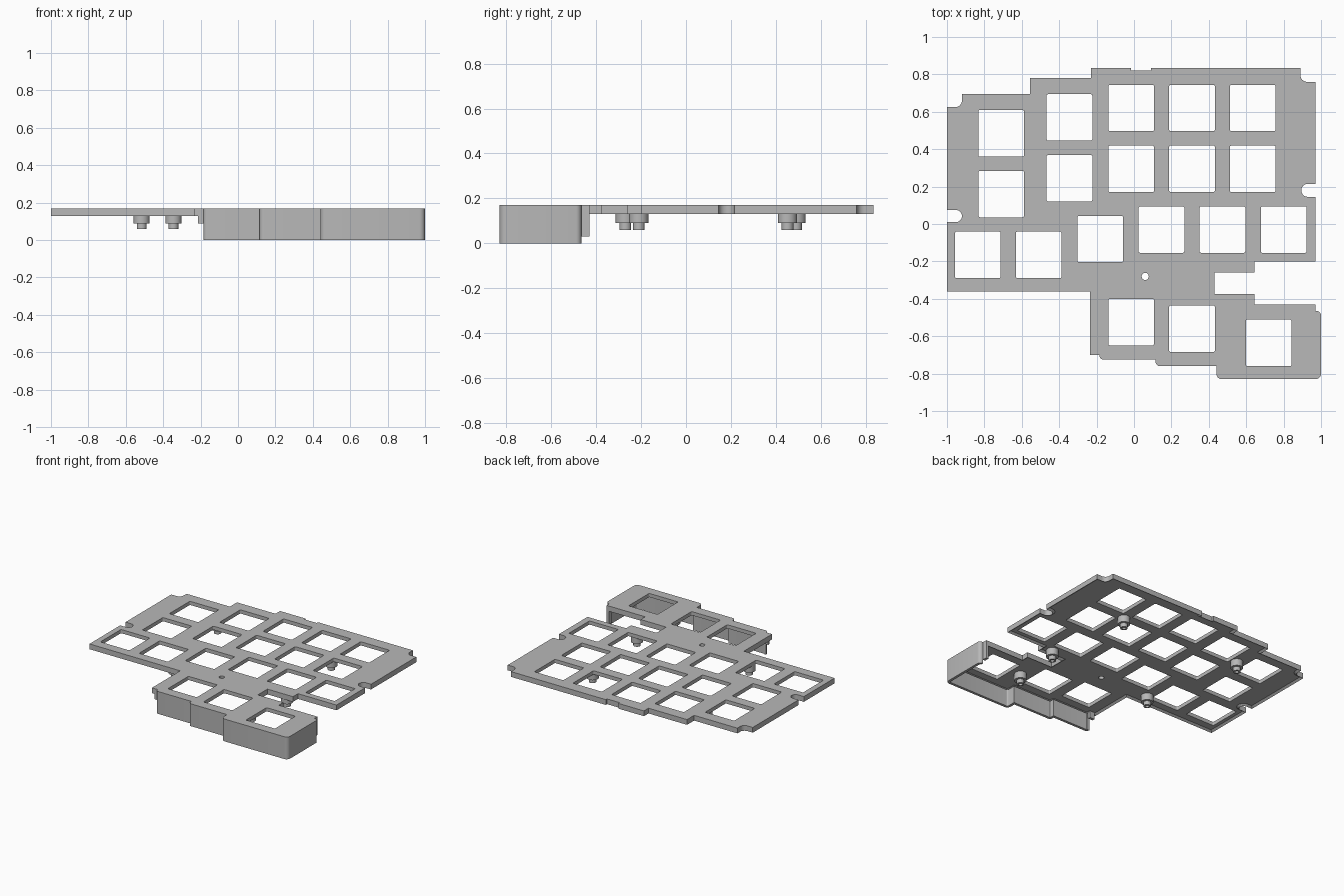
import bpy, bmesh, math
from mathutils import Vector

if "Cube" in bpy.data.objects:
    bpy.data.objects.remove(bpy.data.objects["Cube"])

TOP, UNDER, RECESS = 0.17, 0.13, 0.142

grey = bpy.data.materials.new("plain grey")
grey.use_nodes = True
grey.diffuse_color = (0.48, 0.48, 0.48, 1)
grey.node_tree.nodes["Principled BSDF"].inputs["Base Color"].default_value = grey.diffuse_color


def make_object(name, bm):
    bmesh.ops.recalc_face_normals(bm, faces=bm.faces)
    mesh = bpy.data.meshes.new(name)
    bm.to_mesh(mesh)
    bm.free()
    mesh.materials.append(grey)
    obj = bpy.data.objects.new(name, mesh)
    bpy.context.collection.objects.link(obj)
    return obj


def fillet(corners, closed=True, steps=6):
    """Turn (x, y, radius) corners into points with round corners."""
    points = []
    count = len(corners)
    for i, (x, y, radius) in enumerate(corners):
        here = Vector((x, y))
        end = not closed and i in (0, count - 1)
        if radius == 0 or end:
            points.append(here)
            continue
        back = (Vector(corners[i - 1][:2]) - here).normalized()
        ahead = (Vector(corners[(i + 1) % count][:2]) - here).normalized()
        centre = here + (back + ahead) * radius
        for s in range(steps + 1):
            a = math.pi / 2 * s / steps
            points.append(centre - ahead * radius * math.cos(a) - back * radius * math.sin(a))
    return points


def add_prism(bm, points, low, high):
    """Extrude a flat outline and return its lower face."""
    base = bm.faces.new([bm.verts.new((p.x, p.y, low)) for p in points])
    out = bmesh.ops.extrude_face_region(bm, geom=[base], use_keep_orig=True)
    moved = [v for v in out["geom"] if isinstance(v, bmesh.types.BMVert)]
    bmesh.ops.translate(bm, verts=moved, vec=(0, 0, high - low))
    return base


def rectangle(x, y, half_x, half_y, radius=0):
    return fillet([(x + sx * half_x, y + sy * half_y, radius)
                   for sx, sy in ((-1, -1), (1, -1), (1, 1), (-1, 1))])


def offset_left(points, distance):
    """Parallel copy of an open path on its left side."""
    normals = []
    for a, b in zip(points, points[1:]):
        d = (b - a).normalized()
        normals.append(Vector((-d.y, d.x)))
    result = []
    for i, p in enumerate(points):
        n1 = normals[max(i - 1, 0)]
        n2 = normals[min(i, len(normals) - 1)]
        result.append(p + (n1 + n2) * distance / (1 + n1.dot(n2)))
    return result


# Stepped front edge, shared by the plate and the deep skirt
front_edge = [
    (-0.185, -0.70, 0), (-0.185, -0.725, 0.022),
    (0.115, -0.725, 0), (0.115, -0.76, 0.024),
    (0.44, -0.76, 0), (0.44, -0.83, 0.03),
    (1.0, -0.83, 0.03), (1.0, -0.465, 0.025), (0.97, -0.465, 0),
]
# Remaining plate edge, running up the right side and round the back
other_edges = [
    (0.97, -0.43, 0), (0.645, -0.43, 0), (0.645, -0.375, 0), (0.43, -0.375, 0),
    (0.43, -0.26, 0), (0.645, -0.26, 0), (0.645, -0.2, 0), (0.97, -0.2, 0),
    (0.97, 0.145, 0), (0.895, 0.145, 0.034), (0.895, 0.215, 0.034), (0.97, 0.215, 0),
    (0.97, 0.76, 0), (0.89, 0.76, 0.035), (0.89, 0.835, 0),
    (0.09, 0.835, 0), (0.09, 0.82, 0), (-0.015, 0.82, 0), (-0.015, 0.835, 0),
    (-0.23, 0.835, 0), (-0.23, 0.78, 0), (-0.555, 0.78, 0), (-0.555, 0.695, 0),
    (-0.92, 0.695, 0), (-0.92, 0.625, 0.035), (-1, 0.625, 0),
    (-1, 0.075, 0), (-0.92, 0.075, 0.032), (-0.92, 0.01, 0.032), (-1, 0.01, 0),
    (-1, -0.36, 0), (-0.235, -0.36, 0), (-0.235, -0.70, 0),
]

# Top plate with a shallow rim on its underside
bm = bmesh.new()
under = add_prism(bm, fillet(front_edge + other_edges), UNDER, TOP)
bmesh.ops.recalc_face_normals(bm, faces=bm.faces)
bmesh.ops.inset_individual(bm, faces=[under], thickness=0.016, use_even_offset=True)
for v in under.verts:
    v.co.z = RECESS
plate = make_object("top_plate", bm)

# Switch openings, as columns and rows of centres
openings = [(x, y) for x in (-0.015, 0.31, 0.635) for y in (0.62, 0.295)]
openings += [(-0.71, 0.485), (-0.71, 0.16), (-0.345, 0.57), (-0.345, 0.245)]
openings += [(-0.835, -0.165), (-0.51, -0.165), (-0.18, -0.08)]
openings += [(x, -0.03) for x in (0.147, 0.473, 0.8)]
openings += [(-0.015, -0.525), (0.31, -0.56), (0.72, -0.635)]

bm = bmesh.new()
for x, y in openings:
    add_prism(bm, rectangle(x, y, 0.122, 0.124, 0.008), 0, 0.3)
add_prism(bm, rectangle(0.06, -0.28, 0.019, 0.019, 0.0189), 0, 0.3)
cutter = make_object("opening_cutter", bm)
cutter.hide_render = True

cut = plate.modifiers.new("openings", "BOOLEAN")
cut.operation = "DIFFERENCE"
cut.solver = "EXACT"
cut.object = cutter
bpy.context.view_layer.objects.active = plate
bpy.ops.object.modifier_apply(modifier=cut.name)
bpy.data.objects.remove(cutter)

# Deep skirt round the front and right of the thumb area
bm = bmesh.new()
path = fillet(front_edge, closed=False)
add_prism(bm, path + offset_left(path, 0.02)[::-1], 0, UNDER)
skirt = make_object("front_skirt", bm)

# Short tabs that finish the skirt at both ends
bm = bmesh.new()
add_prism(bm, rectangle(0.96, -0.448, 0.01, 0.018), 0.03, RECESS)
add_prism(bm, rectangle(-0.195, -0.69, 0.02, 0.01), 0.09, RECESS)
tabs = make_object("skirt_end_tabs", bm)

# Stepped hollow posts under the plate
post_profile = [(0, 0.1), (0.014, 0.1), (0.014, 0.06), (0.026, 0.06),
                (0.026, 0.09), (0.043, 0.09), (0.043, RECESS), (0, RECESS)]
post_centres = [(0.47, 0.452), (0.56, -0.21), (0.52, -0.6), (-0.345, -0.27), (-0.515, 0.49)]
smooth_parts = [plate, skirt]
for number, (x, y) in enumerate(post_centres, 1):
    bm = bmesh.new()
    ring = [bm.verts.new((r, 0, z)) for r, z in post_profile]
    edges = [bm.edges.new(pair) for pair in zip(ring, ring[1:])]
    bmesh.ops.spin(bm, geom=ring + edges, cent=(0, 0, 0), axis=(0, 0, 1),
                   angle=math.tau, steps=24)
    bmesh.ops.remove_doubles(bm, verts=bm.verts, dist=0.0005)
    post = make_object(f"post_{number}", bm)
    post.location = (x, y, 0)
    smooth_parts.append(post)

# Smooth the round corners and posts, keep other edges sharp
bpy.ops.object.select_all(action="DESELECT")
for obj in smooth_parts:
    obj.select_set(True)
bpy.context.view_layer.objects.active = plate
bpy.ops.object.shade_smooth_by_angle(angle=math.radians(30))
